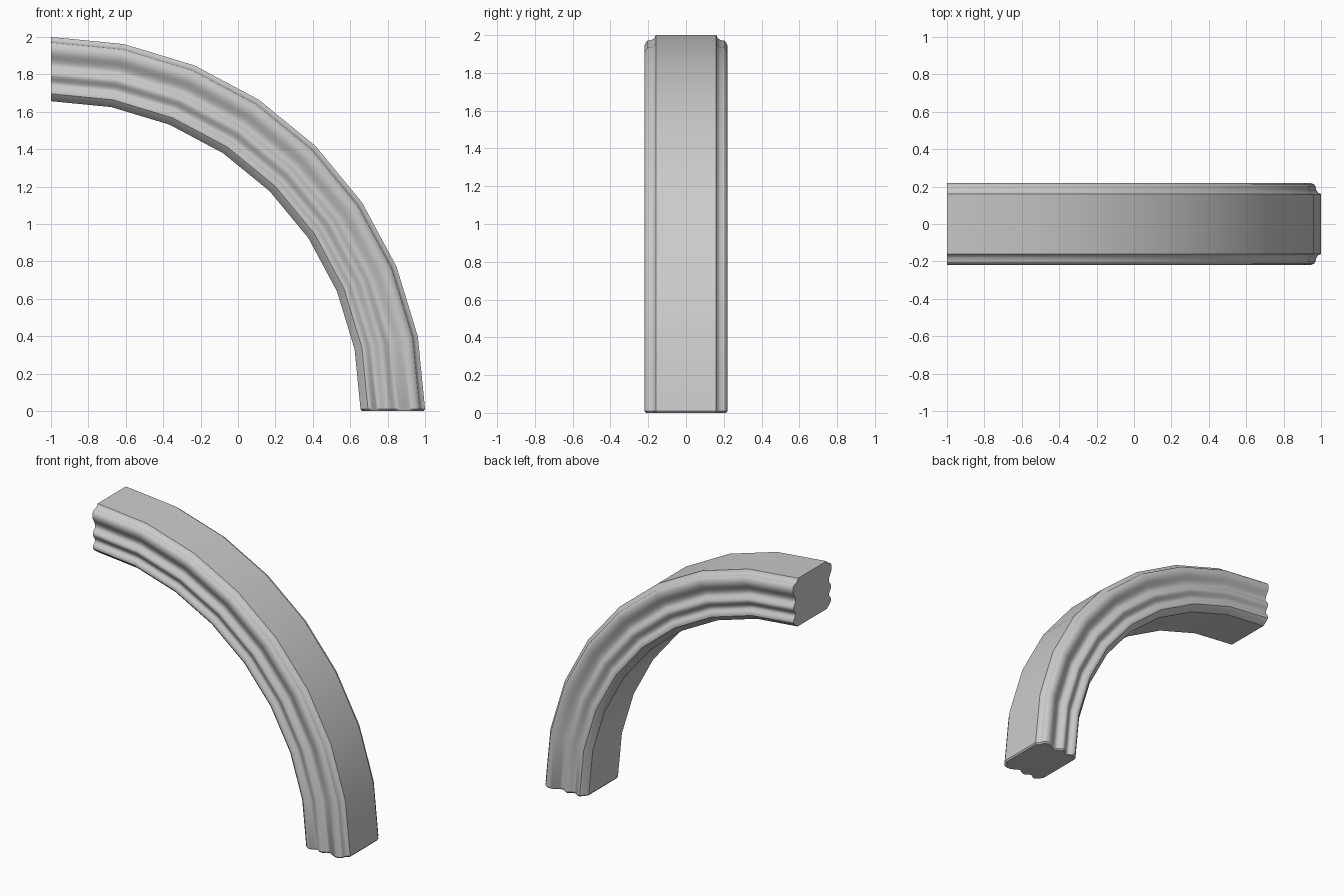
import bpy, bmesh, math

if "Cube" in bpy.data.objects:
    bpy.data.objects.remove(bpy.data.objects["Cube"])

SEGS = 8           # facets in the quarter arch
CX, CZ = -1.0, 0.01
ZS = 1.99 / 2.0    # leaves room for the small bevel at the foot


def ease(a, b, n=5):
    """Cosine wave points from a to b (radius, half depth), without a itself."""
    pts = []
    for i in range(1, n + 1):
        t = i / n
        s = (1 - math.cos(math.pi * t)) / 2
        pts.append((a[0] + (b[0] - a[0]) * t, a[1] + (b[1] - a[1]) * s))
    return pts


# Half profile: outer cove and lip, rippled face, inner chamfer
half = [(2.0, 0.16), (1.985, 0.167), (1.974, 0.182), (1.97, 0.203),
        (1.961, 0.213), (1.945, 0.219)]
waves = [(1.93, 0.22), (1.85, 0.187), (1.80, 0.214), (1.748, 0.19), (1.708, 0.211)]
half.append(waves[0])
for a, b in zip(waves, waves[1:]):
    half += ease(a, b)
half += [(1.695, 0.211), (1.68, 0.199), (1.655, 0.165)]

# Mirror to a closed profile
profile = half + [(r, -y) for r, y in reversed(half)]

bm = bmesh.new()
rings = []
for i in range(SEGS + 1):
    a = math.pi / 2 * (1 - i / SEGS)
    rings.append([bm.verts.new((CX + r * math.cos(a), y, CZ + ZS * r * math.sin(a)))
                  for r, y in profile])

# Slightly inset ring for the bevelled foot
rings.append([bm.verts.new((CX + 1.8275 + (r - 1.8275) * 0.955, y * 0.96, 0))
              for r, y in profile])

n = len(profile)
for p, q in zip(rings, rings[1:]):
    for j in range(n):
        k = (j + 1) % n
        bm.faces.new((p[j], p[k], q[k], q[j]))
bm.faces.new(rings[0])
bm.faces.new(rings[-1])
bmesh.ops.recalc_face_normals(bm, faces=bm.faces)

mesh = bpy.data.meshes.new("arch_moulding")
bm.to_mesh(mesh)
bm.free()
arch = bpy.data.objects.new("arch_moulding", mesh)
bpy.context.collection.objects.link(arch)
bpy.context.view_layer.objects.active = arch
arch.select_set(True)
bpy.ops.object.shade_smooth_by_angle(angle=math.radians(30))
